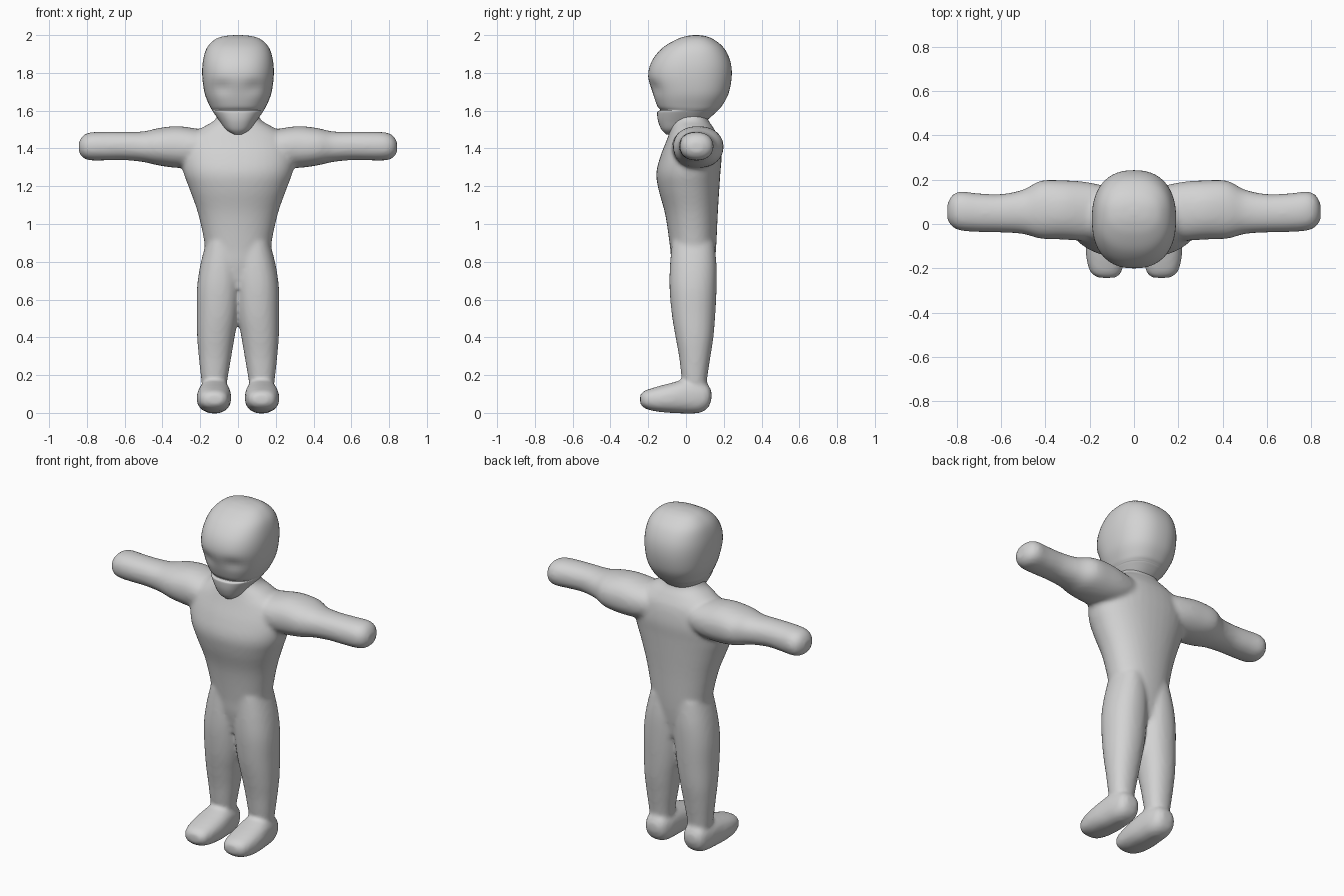
import bpy, bmesh, math

AXES = {"x": (1, 2, 0), "y": (0, 2, 1), "z": (0, 1, 2)}   # (u, v, along)


def spline(rows, steps=5):
    """Catmull-Rom interpolation through the cross-section rows."""
    out = []
    for i in range(len(rows) - 1):
        p0, p1, p2 = rows[max(i - 1, 0)], rows[i], rows[i + 1]
        p3 = rows[min(i + 2, len(rows) - 1)]
        for s in range(steps):
            t = s / steps
            out.append([0.5 * (2 * b + (c - a) * t + (2 * a - 5 * b + 4 * c - d) * t * t
                               + (3 * b - a - 3 * c + d) * t ** 3)
                        for a, b, c, d in zip(p0, p1, p2, p3)])
    out.append(list(rows[-1]))
    return out


def loft(bm, axis, rows, power=2.2, side=1, n=40):
    """Skin rounded sections given as (position, u_min, u_max, v_min, v_max)."""
    iu, iv, it = AXES[axis]
    rings, faces = [], []
    for t, u0, u1, v0, v1 in spline(rows):
        ring = []
        for k in range(n):
            a = 2 * math.pi * k / n
            c, s = math.cos(a), math.sin(a)
            co = [0, 0, 0]
            co[iu] = (u0 + u1) / 2 + (u1 - u0) / 2 * math.copysign(abs(c) ** (2 / power), c)
            co[iv] = (v0 + v1) / 2 + (v1 - v0) / 2 * math.copysign(abs(s) ** (2 / power), s)
            co[it] = t
            co[0] *= side
            ring.append(bm.verts.new(co))
        rings.append(ring)
    for a, b in zip(rings, rings[1:]):
        for k in range(n):
            j = (k + 1) % n
            faces.append(bm.faces.new((a[k], a[j], b[j], b[k])))
    faces += [bm.faces.new(rings[0]), bm.faces.new(rings[-1])]
    bmesh.ops.recalc_face_normals(bm, faces=faces)


def finish(bm, name, mat):
    me = bpy.data.meshes.new(name)
    for f in bm.faces:
        f.smooth = True
    bm.to_mesh(me)
    bm.free()
    me.materials.append(mat)
    ob = bpy.data.objects.new(name, me)
    bpy.context.collection.objects.link(ob)
    return ob


grey = bpy.data.materials.new("plain grey")
grey.diffuse_color = (0.65, 0.65, 0.65, 1)

# Torso with shoulders and neck
body = bmesh.new()
loft(body, "z", [
    (0.66, -0.15, 0.15, -0.05, 0.13),
    (0.78, -0.18, 0.18, -0.075, 0.15),
    (0.88, -0.175, 0.175, -0.085, 0.16),
    (1.05, -0.21, 0.21, -0.11, 0.168),
    (1.18, -0.255, 0.255, -0.145, 0.176),
    (1.27, -0.288, 0.288, -0.157, 0.182),
    (1.36, -0.30, 0.30, -0.135, 0.188),
    (1.45, -0.275, 0.275, -0.10, 0.175),
    (1.51, -0.19, 0.19, -0.08, 0.145),
    (1.56, -0.115, 0.115, -0.07, 0.115),
    (1.66, -0.10, 0.10, -0.06, 0.11)])

for side in (1, -1):
    # Arm with rounded mitten hand
    loft(body, "x", [
        (0.12, -0.06, 0.17, 1.32, 1.49),
        (0.22, -0.075, 0.19, 1.30, 1.505),
        (0.32, -0.07, 0.197, 1.297, 1.518),
        (0.42, -0.066, 0.195, 1.31, 1.508),
        (0.50, -0.045, 0.155, 1.328, 1.49),
        (0.60, -0.038, 0.135, 1.338, 1.488),
        (0.70, -0.036, 0.138, 1.337, 1.488),
        (0.78, -0.03, 0.146, 1.337, 1.485),
        (0.82, -0.012, 0.13, 1.35, 1.468),
        (0.842, 0.02, 0.09, 1.38, 1.435)], side=side)
    # Leg
    loft(body, "z", [
        (0.06, 0.07, 0.18, 0.0, 0.10),
        (0.18, 0.055, 0.195, -0.022, 0.112),
        (0.30, 0.035, 0.208, -0.037, 0.13),
        (0.40, 0.018, 0.216, -0.055, 0.145),
        (0.52, -0.003, 0.218, -0.075, 0.155),
        (0.66, -0.015, 0.217, -0.087, 0.162),
        (0.78, -0.015, 0.20, -0.085, 0.162),
        (0.90, 0.0, 0.17, -0.075, 0.15)], side=side)
    # Foot
    loft(body, "y", [
        (-0.243, 0.085, 0.16, 0.05, 0.095),
        (-0.22, 0.058, 0.195, 0.025, 0.117),
        (-0.16, 0.043, 0.214, 0.008, 0.137),
        (-0.08, 0.036, 0.218, 0.0, 0.158),
        (0.0, 0.04, 0.21, -0.003, 0.178),
        (0.07, 0.048, 0.20, 0.0, 0.17),
        (0.115, 0.065, 0.185, 0.025, 0.15),
        (0.135, 0.095, 0.155, 0.07, 0.115)], power=2.4, side=side)

# Blend the limbs and torso into one soft skin
body_ob = finish(body, "body", grey)
remesh = body_ob.modifiers.new("skin", "REMESH")
remesh.mode = "VOXEL"
remesh.voxel_size = 0.012
remesh.use_smooth_shade = True
soft = body_ob.modifiers.new("soften", "SMOOTH")
soft.factor = 0.5
soft.iterations = 6

# Head, with a step in the profile for the lower lip
head = bmesh.new()
loft(head, "z", [
    (1.475, -0.025, 0.025, -0.105, -0.04),
    (1.50, -0.065, 0.065, -0.13, 0.03),
    (1.545, -0.098, 0.098, -0.148, 0.105),
    (1.588, -0.128, 0.128, -0.153, 0.155),
    (1.598, -0.134, 0.134, -0.148, 0.165),
    (1.604, -0.138, 0.138, -0.136, 0.171),
    (1.625, -0.15, 0.15, -0.152, 0.19),
    (1.69, -0.176, 0.176, -0.175, 0.225),
    (1.78, -0.189, 0.189, -0.20, 0.242),
    (1.86, -0.186, 0.186, -0.182, 0.235),
    (1.93, -0.166, 0.166, -0.127, 0.202),
    (1.975, -0.125, 0.125, -0.055, 0.15),
    (1.994, -0.075, 0.075, 0.0, 0.105),
    (2.0, -0.015, 0.015, 0.04, 0.065)], power=2.35, n=56)
# Shallow eye sockets
for v in head.verts:
    if v.co.y < -0.05:
        d = ((abs(v.co.x) - 0.085) / 0.05) ** 2 + ((v.co.z - 1.725) / 0.035) ** 2
        v.co.y += 0.012 * math.exp(-d)
finish(head, "head", grey)
